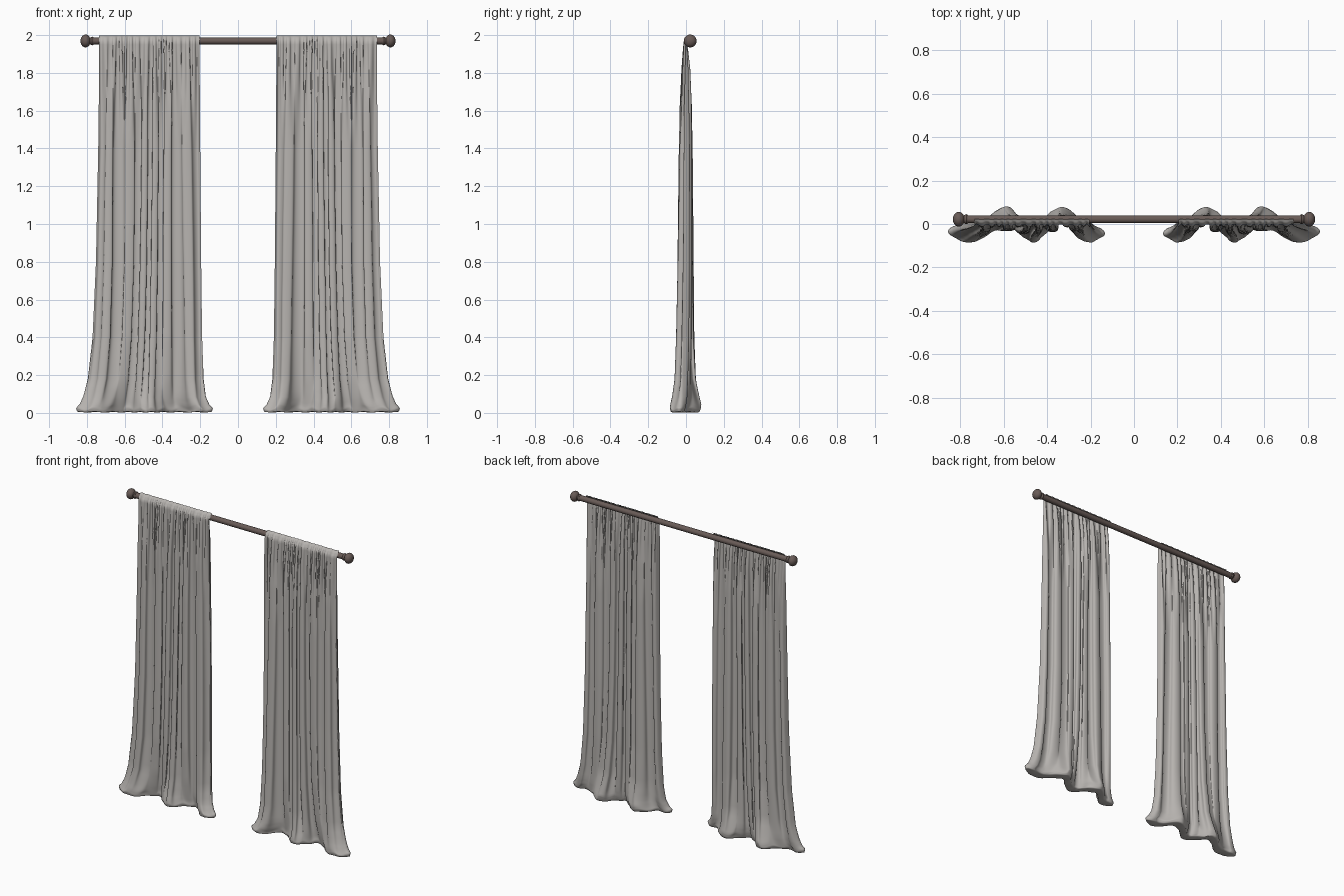
import bpy, bmesh, math

cube = bpy.data.objects.get("Cube")
if cube:
    bpy.data.objects.remove(cube, do_unlink=True)


def material(name, color):
    m = bpy.data.materials.new(name)
    m.use_nodes = True
    m.diffuse_color = color
    bsdf = m.node_tree.nodes["Principled BSDF"]
    bsdf.inputs["Base Color"].default_value = color
    bsdf.inputs["Roughness"].default_value = 0.8
    return m


FABRIC = material("warm grey fabric", (0.47, 0.45, 0.43, 1))
BRONZE = material("dark bronze", (0.14, 0.105, 0.095, 1))


def finish(name, bm, mat, angle):
    bmesh.ops.recalc_face_normals(bm, faces=bm.faces)
    mesh = bpy.data.meshes.new(name)
    bm.to_mesh(mesh)
    bm.free()
    mesh.materials.append(mat)
    obj = bpy.data.objects.new(name, mesh)
    bpy.context.collection.objects.link(obj)
    bpy.ops.object.select_all(action='DESELECT')
    obj.select_set(True)
    bpy.context.view_layer.objects.active = obj
    bpy.ops.object.shade_smooth_by_angle(angle=math.radians(angle))


def lathe(name, profile, side, y, z, segments=32):
    """Spin (x, radius) points about the rod axis."""
    bm = bmesh.new()
    verts = [bm.verts.new((side * x, y, z + r)) for x, r in profile]
    edges = [bm.edges.new(pair) for pair in zip(verts, verts[1:])]
    bmesh.ops.spin(bm, geom=verts + edges, cent=(0, y, z), axis=(1, 0, 0),
                   angle=math.tau, steps=segments)
    bmesh.ops.remove_doubles(bm, verts=bm.verts, dist=0.0001)
    finish(name, bm, BRONZE, 40)


# Drape from heading to hem:
# z, inner x, outer x, centre y, half thickness, fold, swag, gather depth
DRAPE = [
    (1.998, .205, .735, .022, .000, .000, .000, .002),
    (1.99, .205, .735, .010, .002, .000, .000, .003),
    (1.965, .205, .735, -.004, .003, .001, .000, .005),
    (1.92, .205, .735, -.003, .005, .003, .000, .007),
    (1.82, .203, .735, -.002, .010, .007, .000, .008),
    (1.65, .202, .737, -.002, .015, .014, .001, .004),
    (1.40, .20, .74, -.002, .017, .019, .002, .000),
    (0.80, .195, .752, -.004, .020, .021, .005, .000),
    (0.40, .19, .77, -.005, .022, .021, .010, .000),
    (0.18, .182, .795, -.003, .026, .016, .020, .000),
    (0.08, .17, .82, .000, .034, .010, .033, .000),
    (0.035, .152, .838, .000, .037, .006, .042, .000),
    (0.012, .133, .857, -.003, .036, .004, .044, .000),
    (0.003, .138, .852, -.004, .030, .004, .044, .000),
    (0.002, .15, .84, -.004, .000, .002, .044, .000),
]


def drape_rows():
    """Subdivide the drape into evenly spaced rows."""
    rows = []
    for a, b in zip(DRAPE, DRAPE[1:]):
        steps = max(3, round((a[0] - b[0]) / 0.03))
        for i in range(steps):
            t = i / steps
            rows.append([p + (q - p) * t for p, q in zip(a, b)])
    return rows + [list(DRAPE[-1])]


def fabric_point(u, layer, row):
    z, inner, outer, centre, half, fold, swag, gather = row
    edge = min(1, 8 * u, 8 * (1 - u))
    # main folds, slightly uneven and wandering with height
    f = math.tau * (7 * u + 0.22 * math.sin(11 * u + 1) + 0.05 * math.sin(2 * z + 9 * u))
    # fine gathers under the heading
    g = math.tau * (15 * u + 0.3 * math.sin(17 * u))
    # broad swags where the hem spreads on the floor, held forward at both ends
    inside = min(max(u, 0.09), 0.83)
    s = math.tau * (inside + 0.3 * (u - inside) - 0.09) / 0.37
    depth = 0.8 + 0.2 * math.sin(23 * u + 2)
    x = inner + (outer - inner) * u
    x += edge * (0.45 * fold * math.sin(2 * f) + 0.45 * gather * math.sin(2 * g))
    y = centre - fold * depth * math.cos(f) - gather * math.cos(g) - swag * math.cos(s)
    # front and back layers meet in a rounded edge
    y += layer * half * math.sqrt(min(1, 4 * math.sin(math.pi * u)))
    # rippled hem
    ripple = max(0, 1 - z / 0.12) * 0.008 * (1 + math.cos(f + s))
    return x, y, z + ripple * min(1, z / 0.012)


def curtain(name, side, columns=180):
    bm = bmesh.new()
    # one loop per row: along the front layer, then back along the rear layer
    loop = [(i / columns, -1) for i in range(columns)]
    loop += [(1 - i / columns, 1) for i in range(columns)]
    grid = []
    for row in drape_rows():
        points = [fabric_point(u, layer, row) for u, layer in loop]
        grid.append([bm.verts.new((side * x, y, z)) for x, y, z in points])
    for top, low in zip(grid, grid[1:]):
        for i in range(len(loop)):
            bm.faces.new((top[i - 1], top[i], low[i], low[i - 1]))
    bmesh.ops.remove_doubles(bm, verts=grid[0] + grid[-1], dist=0.00001)
    finish(name, bm, FABRIC, 80)


ROD_Y, ROD_Z = 0.022, 1.969
lathe("curtain_rod", [(-0.78, 0), (-0.78, 0.018), (0.78, 0.018), (0.78, 0)], 1, ROD_Y, ROD_Z)

# Finial: collar, neck, then a rounded knob
knob = [(0.807 + 0.027 * math.sin(a), 0.034 * math.cos(a))
        for a in [math.radians(d) for d in range(-60, 91, 15)]]
knob[-1] = (0.834, 0)
finial = [(0.765, 0), (0.765, 0.02), (0.772, 0.023), (0.779, 0.02)] + knob

for label, side in (("left", 1), ("right", -1)):
    lathe(label + "_finial", finial, side, ROD_Y, ROD_Z)
    curtain(label + "_curtain", side)
